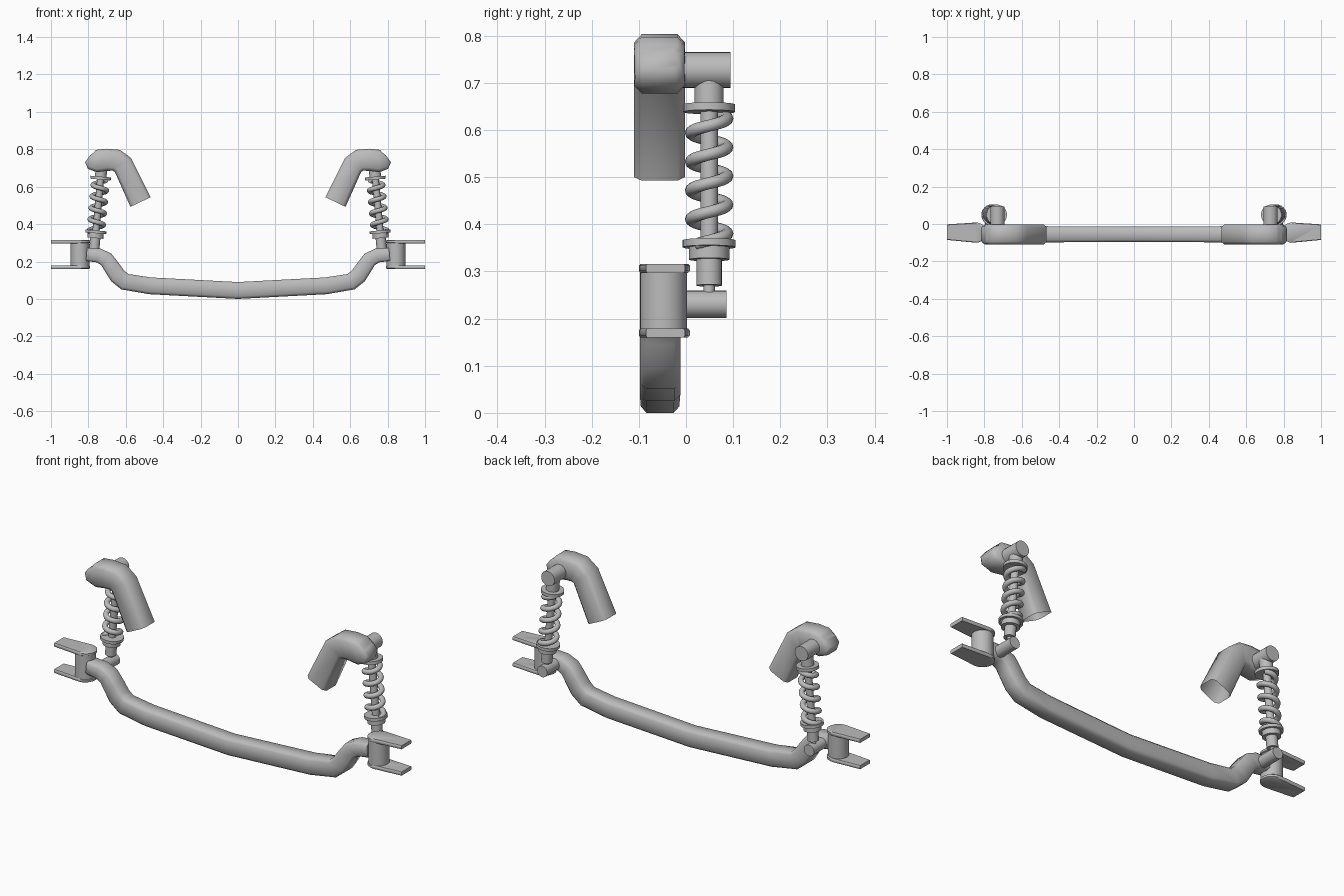
import bpy, bmesh, math
from mathutils import Vector, Matrix

if "Cube" in bpy.data.objects:
    bpy.data.objects.remove(bpy.data.objects["Cube"])

metal = bpy.data.materials.new("grey metal")
metal.diffuse_color = (0.5, 0.5, 0.5, 1)
metal.use_nodes = True
metal.node_tree.nodes["Principled BSDF"].inputs["Base Color"].default_value = metal.diffuse_color


def finish(name, bm, mirror=True, angle=55):
    bmesh.ops.recalc_face_normals(bm, faces=bm.faces)
    me = bpy.data.meshes.new(name)
    bm.to_mesh(me)
    bm.free()
    me.materials.append(metal)
    for p in me.polygons:
        p.use_smooth = True
    me.set_sharp_from_angle(angle=math.radians(angle))
    ob = bpy.data.objects.new(name, me)
    bpy.context.collection.objects.link(ob)
    if mirror:
        ob.modifiers.new("Mirror", "MIRROR").use_axis[0] = True
    return ob


def cylinder(name, a, b, r, r2=None, seg=24):
    a, b = Vector(a), Vector(b)
    rot = (b - a).to_track_quat('Z', 'Y').to_matrix().to_4x4()
    bm = bmesh.new()
    bmesh.ops.create_cone(bm, cap_ends=True, segments=seg, radius1=r,
                          radius2=r if r2 is None else r2, depth=(b - a).length,
                          matrix=Matrix.Translation((a + b) / 2) @ rot)
    return finish(name, bm, angle=40)


def skin(bm, rings):
    for p, q in zip(rings, rings[1:]):
        n = len(p)
        for i in range(n):
            bm.faces.new((p[i], p[(i + 1) % n], q[(i + 1) % n], q[i]))


def box_tube(name, path, y, hy, mirror, cap_end):
    """Sweep a chamfered rectangle along (x, z, half height, y scale) points."""
    bm = bmesh.new()
    rings = []
    for i, (x, z, h, sy) in enumerate(path):
        p, q = path[max(i - 1, 0)], path[min(i + 1, len(path) - 1)]
        t = Vector((q[0] - p[0], q[1] - p[1])).normalized()
        if 0 < i < len(path) - 1:
            t = (Vector((q[0] - x, q[1] - z)).normalized()
                 + Vector((x - p[0], z - p[1])).normalized()).normalized()
        ring = []
        k = 0.7  # where the corner chamfers begin
        for u, v in ((1, k), (k, 1), (-k, 1), (-1, k), (-1, -k), (-k, -1), (k, -1), (1, -k)):
            ring.append(bm.verts.new((x - t.y * h * v, y + u * hy * sy, z + t.x * h * v)))
        rings.append(ring)
    skin(bm, rings)
    if cap_end:
        bm.faces.new(rings[-1])
    return finish(name, bm, mirror, 65)


# Drop-centre axle beam, one sweep from side to side
half = [(0.81, .238, .035, .9), (.745, .232, .038, .95), (.705, .212, .041, 1),
        (.675, .17, .043, 1), (.645, .125, .045, 1), (.605, .092, .045, 1), (.47, .07, .045, 1)]
beam = [(-x, z, h, s) for x, z, h, s in half] + [(0, .045, .045, .95)] + half[::-1]
box_tube("axle_beam", beam, -.055, .043, False, True)

# Upper bent frame brackets, open at the lower end
bracket = [(.521, .518, .06, 1), (.615, .716, .057, 1), (.65, .741, .059, 1),
           (.70, .744, .059, 1), (.757, .737, .06, 1), (.788, .738, .045, .97),
           (.804, .75, .023, .78)]
box_tube("upper_bracket", bracket, -.056, .054, True, True)

# Steering kingpins
cylinder("kingpin", (.845, -.048, .175), (.845, -.048, .30), .05)


# Blade plates above and below each kingpin: round inner end, tapered outer end
def blade(name, z0, z1):
    outline = [(1.0, -.085), (1.0, -.002)]
    for i in range(13):
        a = math.pi / 2 + math.pi * i / 12
        outline.append((.845 + .055 * math.cos(a), -.046 + .054 * math.sin(a)))
    bm = bmesh.new()
    cx, cy = .9, -.046
    rings = []
    for z, s in ((z0, .93), (z0 + .004, 1), (z1 - .004, 1), (z1, .93)):
        rings.append([bm.verts.new((x if x > .99 else cx + (x - cx) * s,
                                    cy + (y - cy) * s, z)) for x, y in outline])
    skin(bm, rings)
    bm.faces.new(rings[0])
    bm.faces.new(rings[-1])
    finish(name, bm, angle=40)


blade("upper_blade", .297, .316)
blade("lower_blade", .16, .179)

# Shock absorber, leaning slightly inward towards the top
Y = .049


def axis(z):
    return Vector((.765 - (z - .30) * .088, Y, z))


cylinder("top_mount", (.73, -.02, .727), (.73, .094, .727), .038)
cylinder("bottom_mount", (.768, -.04, .23), (.768, .086, .23), .029)
for name, z0, z1, r in (("shock_cap", .65, .71, .031), ("upper_spring_seat", .638, .654, .055),
                        ("shock_rod", .355, .645, .0185), ("lower_spring_seat", .351, .366, .056),
                        ("seat_collar", .325, .352, .043), ("shock_body", .27, .33, .027),
                        ("shock_pin", .245, .272, .012)):
    cylinder(name, axis(z0), axis(z1), r)

# Coil spring
bm = bmesh.new()
turns, steps, pitch, R, wire = 4.5, 20, .061, .038, .0135
rings = []
for i in range(int(turns * steps) + 1):
    a = 2 * math.pi * i / steps - .2 * math.pi
    c = axis(.365 + pitch * a / (2 * math.pi))
    out = Vector((math.cos(a), math.sin(a), 0))
    rings.append([bm.verts.new(c + out * (R + wire * math.cos(b)) + Vector((0, 0, wire * math.sin(b))))
                  for b in (2 * math.pi * j / 10 for j in range(10))])
skin(bm, rings)
bm.faces.new(rings[0])
bm.faces.new(rings[-1])
finish("coil_spring", bm)
